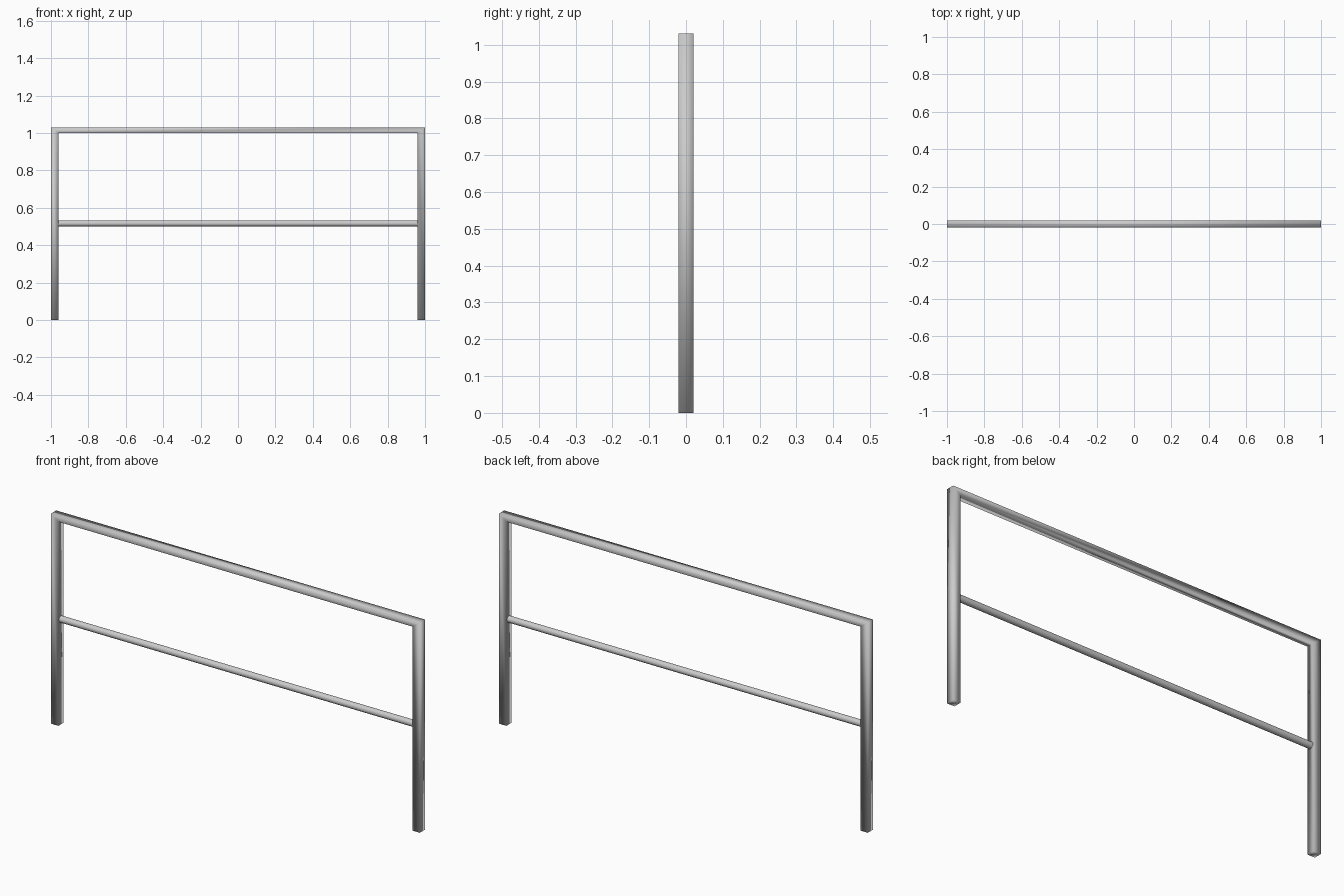
import bpy, bmesh
from math import pi

if "Cube" in bpy.data.objects:
    bpy.data.objects.remove(bpy.data.objects["Cube"])

POST, RAIL, TOP, DEPTH = 0.04, 0.03, 1.03, 0.04


def finish(name, bm):
    bmesh.ops.recalc_face_normals(bm, faces=bm.faces)
    mesh = bpy.data.meshes.new(name)
    bm.to_mesh(mesh)
    bm.free()
    mesh.shade_smooth()
    obj = bpy.data.objects.new(name, mesh)
    bpy.context.collection.objects.link(obj)
    return obj


# Posts and top rail: one mitred square tube following an arch path
bm = bmesh.new()
outer = [(-1, 0), (-1, TOP), (1, TOP), (1, 0)]
inner = [(-1 + POST, 0), (-1 + POST, TOP - RAIL),
         (1 - POST, TOP - RAIL), (1 - POST, 0)]
rings = []
for (ox, oz), (ix, iz) in zip(outer, inner):
    rings.append([bm.verts.new(p) for p in (
        (ox, -DEPTH / 2, oz), (ox, DEPTH / 2, oz),
        (ix, DEPTH / 2, iz), (ix, -DEPTH / 2, iz))])
for a, b in zip(rings, rings[1:]):
    for i in range(4):
        j = (i + 1) % 4
        bm.faces.new((a[i], a[j], b[j], b[i]))
bm.faces.new(rings[0])
bm.faces.new(rings[-1])
finish("post_and_top_rail_frame", bm)

# Round middle rail between the posts
bm = bmesh.new()
bmesh.ops.create_cone(bm, cap_ends=True, segments=16, radius1=0.016,
                      radius2=0.016, depth=2 - 2 * POST)
rail = finish("middle_rail", bm)
rail.rotation_euler = (0, pi / 2, 0)
rail.location = (0, 0, 0.516)
bpy.context.view_layer.objects.active = rail
rail.select_set(True)
bpy.ops.object.shade_smooth_by_angle()
